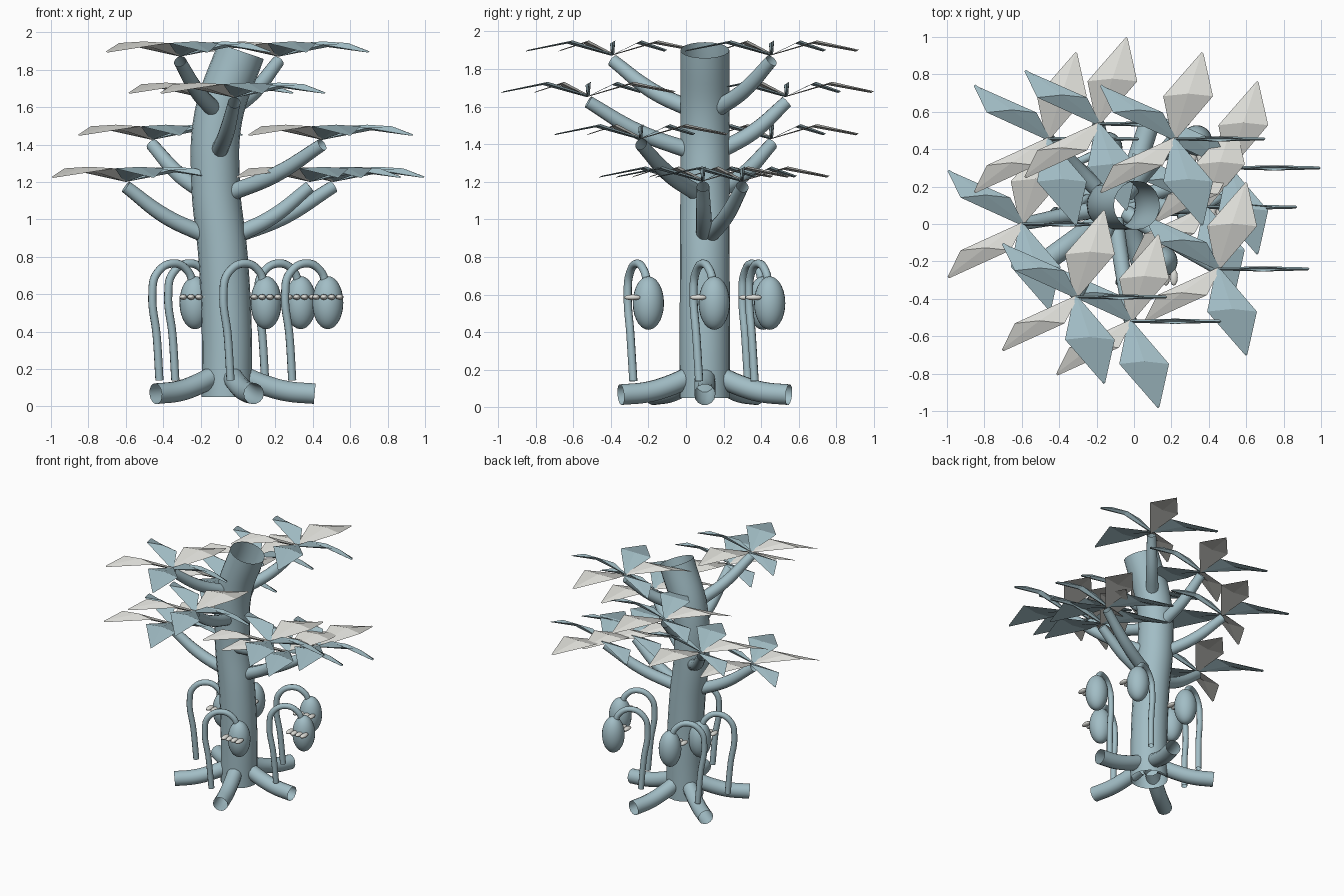
import bpy, bmesh, math
from mathutils import Vector

if "Cube" in bpy.data.objects:
    bpy.data.objects.remove(bpy.data.objects["Cube"])


def material(name, rgb):
    m = bpy.data.materials.new(name)
    m.diffuse_color = (*rgb, 1)
    m.use_nodes = True
    m.node_tree.nodes["Principled BSDF"].inputs["Base Color"].default_value = m.diffuse_color
    return m


BLUE = material("pale blue bark", (0.36, 0.51, 0.56))
WHITE = material("off white", (0.73, 0.73, 0.69))


def tube(name, points, radii, sides=5):
    """Smooth open tube through the points."""
    cu = bpy.data.curves.new(name, 'CURVE')
    cu.dimensions = '3D'
    cu.bevel_depth = 1.0
    cu.bevel_resolution = sides
    cu.resolution_u = 8
    cu.use_fill_caps = False
    sp = cu.splines.new('BEZIER')
    sp.bezier_points.add(len(points) - 1)
    for bp, p, r in zip(sp.bezier_points, points, radii):
        bp.co = p
        bp.radius = r
        bp.handle_left_type = bp.handle_right_type = 'AUTO'
    ob = bpy.data.objects.new(name, cu)
    bpy.context.collection.objects.link(ob)
    cu.materials.append(BLUE)
    bpy.context.view_layer.update()
    bpy.ops.object.select_all(action='DESELECT')
    ob.select_set(True)
    bpy.context.view_layer.objects.active = ob
    bpy.ops.object.convert(target='MESH')
    return bpy.context.object


def ellipsoid(name, centre, size, mat, seg=24, rings=14):
    bpy.ops.mesh.primitive_uv_sphere_add(segments=seg, ring_count=rings, radius=1, location=centre)
    ob = bpy.context.object
    ob.name = name
    ob.scale = size
    ob.data.materials.append(mat)
    bpy.ops.object.shade_smooth()


# Trunk, leaning in x only
TRUNK = [(-0.06, 0.1, 0.05), (-0.06, 0.1, 0.4), (-0.08, 0.1, 0.8),
         (-0.12, 0.1, 1.2), (-0.105, 0.1, 1.55), (0.015, 0.1, 1.9)]
tube("trunk", TRUNK, [0.135, 0.134, 0.132, 0.13, 0.13, 0.13], 8)


def trunk_axis(z):
    for a, b in zip(TRUNK, TRUNK[1:]):
        if z <= b[2]:
            return Vector(a).lerp(Vector(b), (z - a[2]) / (b[2] - a[2]))
    return Vector(TRUNK[-1])


# Roots, five evenly around the base
for i in range(5):
    a = math.radians(72 * i)
    pts = [(-0.06 + r * math.cos(a), 0.1 + r * math.sin(a), z)
           for r, z in ((0.08, 0.165), (0.2, 0.115), (0.32, 0.082), (0.47, 0.068))]
    tube("root", pts, [0.055, 0.056, 0.056, 0.056])

# Hanging pods on hooked stalks, each with a row of teeth
STALKS = [(0.29, 0.07), (0.145, 0.365), (-0.335, 0.33), (-0.42, 0.07), (-0.04, -0.28)]
HOOK = [(0, 0, 0.14), (-0.015, -0.015, 0.38), (-0.038, -0.03, 0.6), (-0.015, -0.02, 0.71),
        (0.075, 0.02, 0.765), (0.155, 0.06, 0.72), (0.18, 0.075, 0.64)]
for sx, sy in STALKS:
    tube("pod_stalk", [(sx + x, sy + y, z) for x, y, z in HOOK], [0.022] * 7, 3)
    px, py = sx + 0.19, sy + 0.08
    ellipsoid("pod", (px, py, 0.555), (0.083, 0.083, 0.142), BLUE)
    for k in range(4):
        ellipsoid("tooth", (px + 0.042 * (k - 1.5), py - 0.085, 0.585),
                  (0.021, 0.045, 0.015), WHITE, 12, 8)


def leaf(name, centre, angle, mat):
    """Thin folded kite whose width always runs along x."""
    c = Vector(centre)
    d = Vector((math.cos(angle), math.sin(angle), 0))
    bm = bmesh.new()
    rings = []
    # distance along, height, half width, half thickness
    for t, h, w, k in ((0, 0, 0.012, 0.008), (0.24, 0.068, 0.133, 0.014), (0.48, 0.022, 0.008, 0.008)):
        p = c + d * t + Vector((0, 0, h))
        rings.append([bm.verts.new(p + Vector(o)) for o in
                      ((w, 0, 0), (0, k, k * 0.6), (-w, 0, 0), (0, -k, -k * 0.6))])
    for a, b in zip(rings, rings[1:]):
        for i in range(4):
            j = (i + 1) % 4
            bm.faces.new((a[i], a[j], b[j], b[i]))
    bm.faces.new(rings[0][::-1])
    bm.faces.new(rings[-1])
    bmesh.ops.recalc_face_normals(bm, faces=bm.faces)
    me = bpy.data.meshes.new(name)
    bm.to_mesh(me)
    bm.free()
    me.materials.append(mat)
    bpy.context.collection.objects.link(bpy.data.objects.new(name, me))


# Branches, each topped by a five-leaf rosette
ROSETTES = [(-0.31, -0.39, 1.875), (0.215, 0.455, 1.875),
            (-0.02, -0.52, 1.655), (-0.19, 0.535, 1.655),
            (0.45, -0.24, 1.43), (-0.46, 0.455, 1.43),
            (-0.6, 0.0, 1.205), (0.51, 0.3, 1.205), (0.385, 0.09, 1.205)]
for x, y, z in ROSETTES:
    end = Vector((x, y, z - 0.03))
    base = trunk_axis(z - 0.29)
    out = Vector((end.x - base.x, end.y - base.y, 0)).normalized()
    start = base + out * 0.08
    mid = start.lerp(end, 0.5) - Vector((0, 0, 0.03))
    tube("branch", [start, mid, end], [0.045, 0.042, 0.034])
    for i in range(5):
        leaf("leaf", (x, y, z), math.radians(72 * i), WHITE if i in (1, 3) else BLUE)
